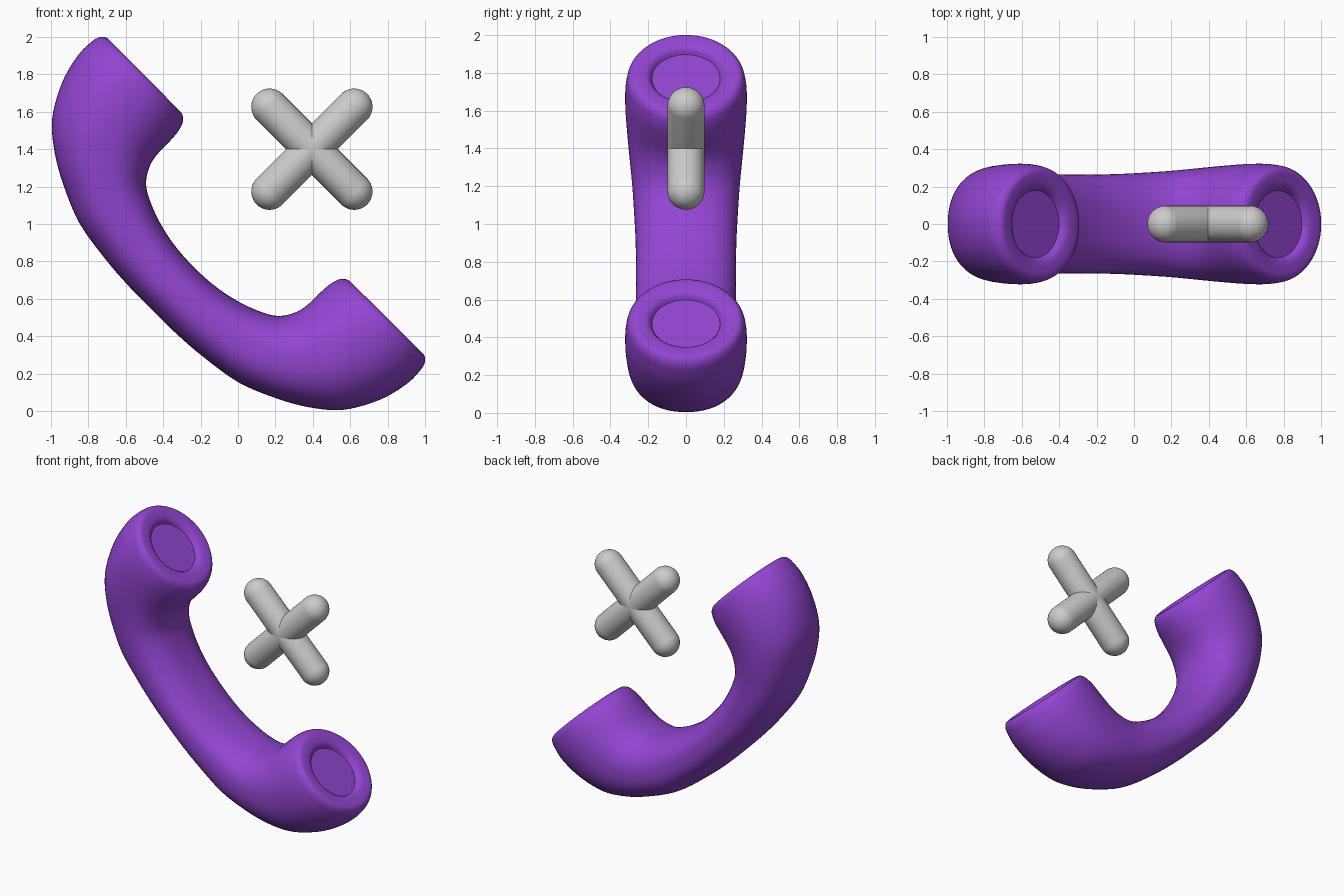
import bpy, bmesh, math

if "Cube" in bpy.data.objects:
    bpy.data.objects.remove(bpy.data.objects["Cube"])

R2 = math.sqrt(2)
SEGS, STEPS = 64, 5


def finish(name, bm, colour=None):
    bmesh.ops.recalc_face_normals(bm, faces=bm.faces)
    me = bpy.data.meshes.new(name)
    bm.to_mesh(me)
    bm.free()
    ob = bpy.data.objects.new(name, me)
    bpy.context.collection.objects.link(ob)
    if colour:
        mat = bpy.data.materials.new(name + "_colour")
        mat.diffuse_color = colour
        mat.use_nodes = True
        mat.node_tree.nodes["Principled BSDF"].inputs["Base Color"].default_value = mat.diffuse_color
        me.materials.append(mat)
    bpy.ops.object.select_all(action='DESELECT')
    ob.select_set(True)
    bpy.context.view_layer.objects.active = ob
    bpy.ops.object.shade_smooth_by_angle(angle=math.radians(35))
    return ob


def catmull(a, b, c, d, t):
    return [0.5 * (2 * q + (r - p) * t + (2 * p - 5 * q + 4 * r - s) * t * t
                   + (3 * q - p - 3 * r + s) * t ** 3)
            for p, q, r, s in zip(a, b, c, d)]


# Handset sections from the middle to the ear cup:
# inner point (s, t), outer point (s, t), half width, squareness
half = [
    (0, -.33, 0, -.65, .265, 2.4),
    (.16, -.32, .18, -.648, .265, 2.4),
    (.30, -.29, .37, -.634, .267, 2.4),
    (.42, -.245, .60, -.597, .275, 2.4),
    (.50, -.195, .80, -.516, .285, 2.35),
    (.55, -.12, .96, -.425, .298, 2.3),
    (.568, -.045, 1.10, -.305, .310, 2.2),
    (.570, .04, 1.20, -.13, .320, 2.1),
    (.575, .115, 1.242, .03, .322, 2.05),
    (.588, .165, 1.243, .13, .315, 2),
    (.605, .19, 1.232, .178, .305, 2),
    (.632, .206, 1.205, .206, .283, 2),
    # rim rolling into the recess
    (.675, .207, 1.161, .207, .243, 2),
    (.705, .202, 1.131, .202, .213, 2),
    (.724, .191, 1.112, .191, .194, 2),
    (.738, .170, 1.098, .170, .180, 2),
]
mirrored = [(-a, b, -c, d, w, e) for a, b, c, d, w, e in reversed(half[1:])]
keys = mirrored + half

sections = []
for i in range(len(keys) - 1):
    a, d = keys[max(i - 1, 0)], keys[min(i + 2, len(keys) - 1)]
    sections += [catmull(a, keys[i], keys[i + 1], d, k / STEPS) for k in range(STEPS)]
sections.append(keys[-1])

# Loft the sections and close both recessed discs
bm = bmesh.new()
rings = []
for a, b, c, d, w, e in sections:
    ring = []
    for k in range(SEGS):
        ang = math.tau * k / SEGS
        co, si = math.cos(ang), math.sin(ang)
        u = math.copysign(abs(co) ** (2 / e), co)
        v = math.copysign(abs(si) ** (2 / e), si)
        s = (a + c) / 2 + u * (a - c) / 2
        t = (b + d) / 2 + u * (b - d) / 2
        ring.append(bm.verts.new(((s + t) / R2, v * w, 1 + (t - s) / R2)))
    rings.append(ring)
for r0, r1 in zip(rings, rings[1:]):
    for k in range(SEGS):
        n = (k + 1) % SEGS
        bm.faces.new((r0[k], r0[n], r1[n], r1[k]))
bm.faces.new(rings[0])
bm.faces.new(rings[-1])
finish("handset", bm, (0.29, 0.06, 0.64, 1))

# Two crossed round-ended bars
for i, tilt in enumerate((45, -45)):
    bm = bmesh.new()
    bmesh.ops.create_uvsphere(bm, u_segments=40, v_segments=21, radius=0.098)
    for v in bm.verts:
        v.co.z += math.copysign(0.32, v.co.z)
    bar = finish(f"cross_bar_{i + 1}", bm)
    bar.location = (0.395, 0, 1.40)
    bar.rotation_euler = (0, math.radians(tilt), 0)
